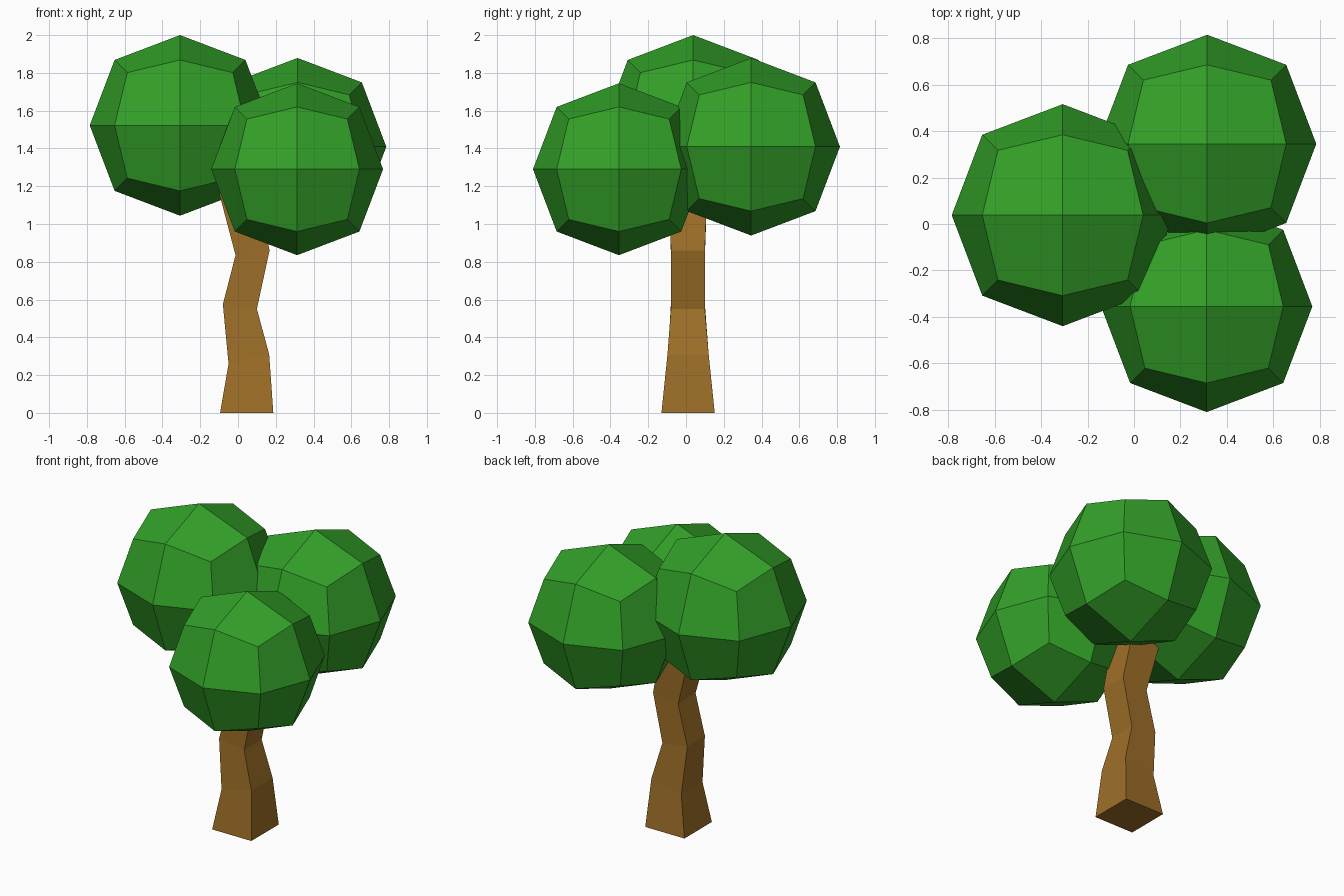
import bpy, bmesh
from mathutils import Vector

if "Cube" in bpy.data.objects:
    bpy.data.objects.remove(bpy.data.objects["Cube"])


def material(name, rgb):
    m = bpy.data.materials.new(name)
    m.diffuse_color = (*rgb, 1)
    m.use_nodes = True
    m.node_tree.nodes["Principled BSDF"].inputs["Base Color"].default_value = m.diffuse_color
    return m


def finish(name, bm, mat):
    bmesh.ops.recalc_face_normals(bm, faces=bm.faces)
    mesh = bpy.data.meshes.new(name)
    bm.to_mesh(mesh)
    bm.free()
    mesh.materials.append(mat)
    ob = bpy.data.objects.new(name, mesh)
    bpy.context.collection.objects.link(ob)


leaf = material("leaf green", (0.032, 0.35, 0.021))
bark = material("bark brown", (0.34, 0.158, 0.021))

# Foliage: cubes subdivided once and rounded into 24-sided balls
for name, centre, radius in [
    ("foliage_left", (-0.307, 0.038, 1.522), 0.478),
    ("foliage_back", (0.315, 0.345, 1.409), 0.47),
    ("foliage_front", (0.313, -0.355, 1.29), 0.455),
]:
    bm = bmesh.new()
    bmesh.ops.create_cube(bm, size=2)
    bmesh.ops.subdivide_edges(bm, edges=bm.edges[:], cuts=1, use_grid_fill=True)
    for v in bm.verts:
        # edge midpoints sit slightly outside the sphere
        steps = sum(abs(c) > 0.5 for c in v.co)
        v.co = Vector(centre) + v.co.normalized() * radius * (1.025 if steps == 2 else 1.012 if steps == 3 else 1)
    finish(name, bm, leaf)

# Trunk: crooked square column; (left x, left z, right x, right z, front y, back y)
sections = [
    (-0.095, 0.0, 0.187, 0.0, -0.13, 0.152),
    (-0.05, 0.26, 0.165, 0.31, -0.098, 0.12),
    (-0.08, 0.575, 0.10, 0.55, -0.08, 0.10),
    (-0.013, 0.835, 0.167, 0.86, -0.08, 0.10),
    (-0.12, 1.24, 0.08, 1.30, -0.09, 0.115),
]
bm = bmesh.new()
rings = [[bm.verts.new(p) for p in ((xl, yf, zl), (xr, yf, zr), (xr, yb, zr), (xl, yb, zl))]
         for xl, zl, xr, zr, yf, yb in sections]
for a, b in zip(rings, rings[1:]):
    for i in range(4):
        j = (i + 1) % 4
        bm.faces.new((a[i], a[j], b[j], b[i]))
bm.faces.new(rings[0][::-1])
bm.faces.new(rings[-1])
finish("trunk", bm, bark)
